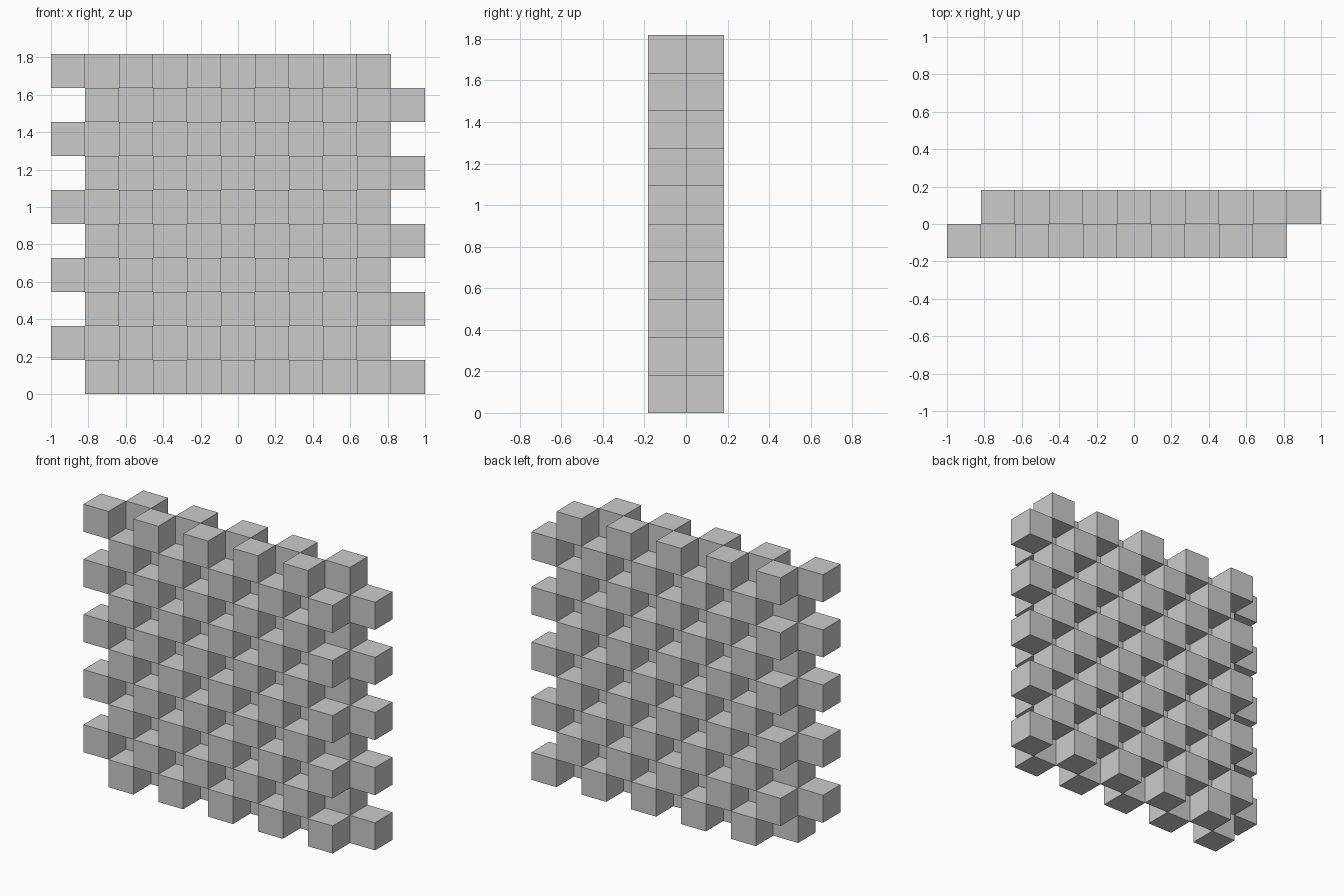
import bpy, bmesh
from mathutils import Matrix, Vector

if "Cube" in bpy.data.objects:
    bpy.data.objects.remove(bpy.data.objects["Cube"])

COLS, ROWS = 11, 10
S = 2 / COLS  # cube edge length


def cube_layer(name, y, shift):
    """One layer of cubes in a checkerboard; odd rows step back one column."""
    bm = bmesh.new()
    for row in range(ROWS):
        first = shift + (1 - row % 2)
        for col in range(first, first + ROWS, 2):
            centre = Vector((-1 + (col + 0.5) * S, y, (row + 0.5) * S))
            bmesh.ops.create_cube(bm, size=S, matrix=Matrix.Translation(centre))
    mesh = bpy.data.meshes.new(name)
    bm.to_mesh(mesh)
    bm.free()
    obj = bpy.data.objects.new(name, mesh)
    bpy.context.collection.objects.link(obj)


# Front layer, and back layer offset sideways by one cube
cube_layer("front_cubes", -S / 2, 0)
cube_layer("back_cubes", S / 2, 1)
